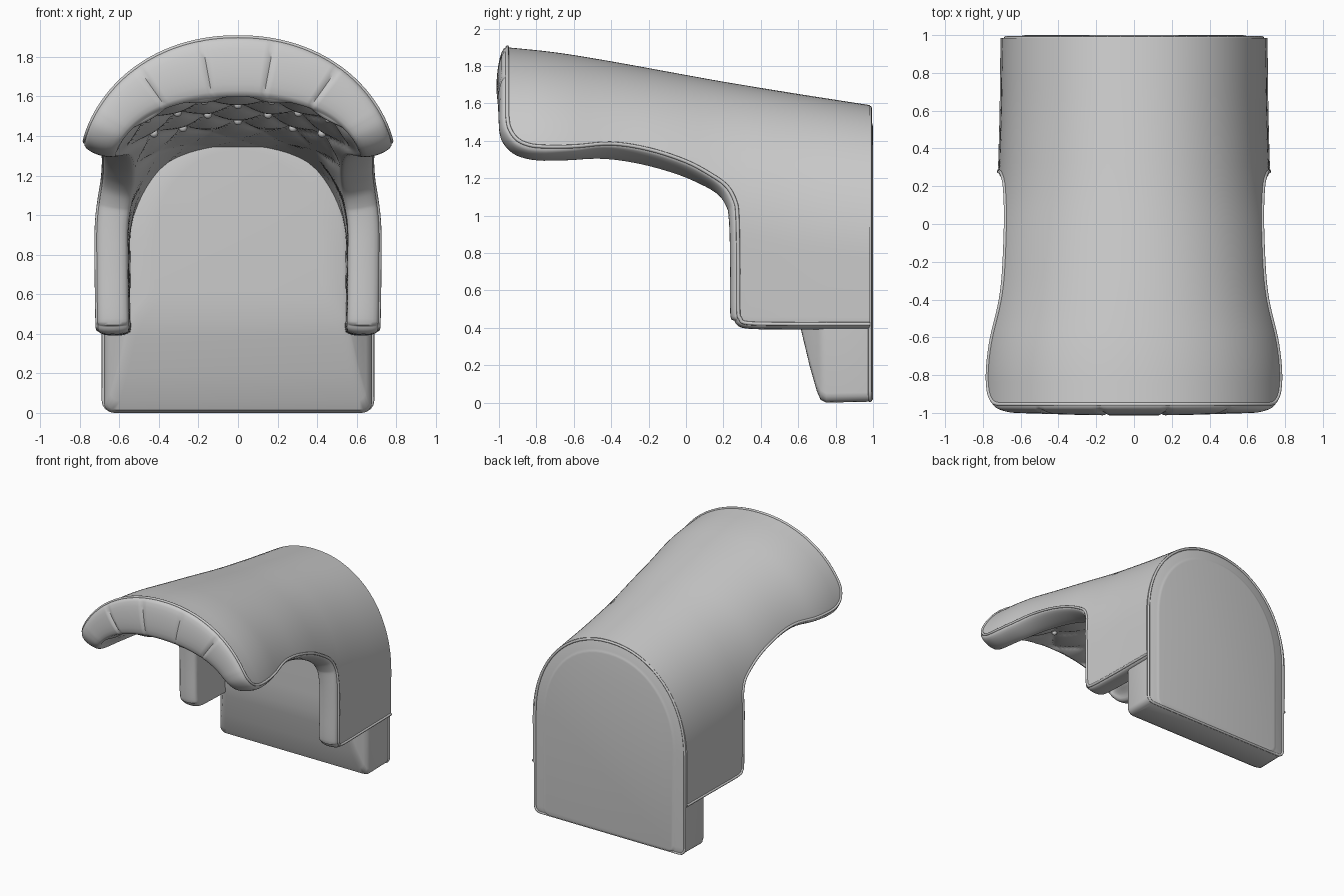
import bpy, bmesh, math
from mathutils import Vector

if "Cube" in bpy.data.objects:
    bpy.data.objects.remove(bpy.data.objects["Cube"])

EXP = 2.1
# y, half width, height where arch begins, crown height
SECTIONS = [(-.96, .81, 1.15, 1.9), (-.7, .81, 1.13, 1.875), (-.4, .77, 1.05, 1.825),
            (-.1, .75, .98, 1.77), (.2, .718, .9, 1.715), (.6, .705, .82, 1.65), (1, .70, .78, 1.588)]
# side-view lower edge: y, z, y where its column meets the crown
EDGE = [(-.955, 1.53, -.955), (-.945, 1.47, -.93), (-.91, 1.415, -.9), (-.86, 1.385, -.85),
        (-.78, 1.37, -.78), (-.6, 1.37, -.6), (-.4, 1.385, -.4), (-.2, 1.355, -.2), (0, 1.29, 0),
        (.14, 1.215, .14), (.22, 1.155, .23), (.262, 1.08, .28), (.275, 1.0, .32), (.28, .75, .37),
        (.28, .5, .42), (.29, .45, .45), (.33, .425, .49), (.55, .42, .6), (.8, .42, .82), (.985, .42, .985)]


def section(y):
    """Smoothed interpolation of the section table."""
    def lin(t):
        k = 0
        while k < len(SECTIONS) - 2 and t > SECTIONS[k + 1][0]:
            k += 1
        p, q = SECTIONS[k], SECTIONS[k + 1]
        f = (t - p[0]) / (q[0] - p[0])
        return [p[n] + (q[n] - p[n]) * f for n in (1, 2, 3)]
    rows = [lin(y + d * .03) for d in range(-4, 5)]
    return [sum(c) / len(rows) for c in zip(*rows)]


def surf(y, q):
    """Arch point: |q| 0..1 runs crown to spring line, above 1 goes straight down."""
    a, zc, top = section(y)
    s, q = (1 if q >= 0 else -1), abs(q)
    if q < 1:
        t = q * math.pi / 2
        return Vector((s * a * math.sin(t) ** (2 / EXP), y, zc + (top - zc) * math.cos(t) ** (2 / EXP)))
    return Vector((s * (a - .03 * (q - 1) ** 2), y, zc - (q - 1) * 1.1))


def normal(y, q):
    e = .02
    n = (surf(y, q + e) - surf(y, q - e)).cross(surf(y + e, q) - surf(y - e, q)).normalized()
    return -n if n.dot(surf(y, q) - Vector((0, y, .7))) < 0 else n


def q_end(y, z):
    a, zc, top = section(y)
    if z < zc:
        return 1 + (zc - z) / 1.1
    return math.acos(((z - zc) / (top - zc)) ** (EXP / 2)) / (math.pi / 2)


def thickness(n):
    return .16 + .145 * max(n.z, 0) ** 2


def catmull(pts, sub):
    out, P = [], [Vector(p) for p in pts]
    for k in range(len(P) - 1):
        p0, p1, p2, p3 = P[max(k - 1, 0)], P[k], P[k + 1], P[min(k + 2, len(P) - 1)]
        for s in range(sub):
            t = s / sub
            out.append(.5 * (2 * p1 + (p2 - p0) * t + (2 * p0 - 5 * p1 + 4 * p2 - p3) * t * t
                             + (3 * p1 - p0 - 3 * p2 + p3) * t ** 3))
    return out + [P[-1]]


def finish(bm, name, angle=40):
    bmesh.ops.recalc_face_normals(bm, faces=bm.faces)
    me = bpy.data.meshes.new(name)
    bm.to_mesh(me)
    bm.free()
    ob = bpy.data.objects.new(name, me)
    bpy.context.collection.objects.link(ob)
    bpy.ops.object.select_all(action='DESELECT')
    bpy.context.view_layer.objects.active = ob
    ob.select_set(True)
    bpy.ops.object.shade_smooth_by_angle(angle=math.radians(angle))
    return ob


def tube(name, pts, r, cyclic=False):
    cu = bpy.data.curves.new(name, 'CURVE')
    cu.dimensions, cu.bevel_depth, cu.bevel_resolution = '3D', r, 2
    sp = cu.splines.new('POLY')
    sp.points.add(len(pts) - 1)
    for p, c in zip(sp.points, pts):
        p.co = (*c, 1)
    sp.use_cyclic_u = cyclic
    ob = bpy.data.objects.new(name, cu)
    bpy.context.collection.objects.link(ob)
    bpy.ops.object.select_all(action='DESELECT')
    bpy.context.view_layer.objects.active = ob
    ob.select_set(True)
    bpy.ops.object.convert(target='MESH')
    bpy.ops.object.shade_smooth()


# Padded hood and arms: outer skin, tufted lining and rolled rim
cols = catmull(EDGE, 5)
N, M = len(cols), 81
par = []
for y, z, yt in cols:
    qe = q_end(y, z)
    par.append([(yt + (y - yt) * abs(f), qe * f) for f in (2 * j / (M - 1) - 1 for j in range(M))])
P = [[surf(*c) for c in col] for col in par]
NR = [[normal(*c) for c in col] for col in par]


def tuft(y, q):
    a, b = q / .36, (y + .95) / .46
    depth = .04 * min(1, max(.15, (.35 - y) / .4))      # flatter towards the back
    return depth * (abs(math.sin(math.pi * (a + b)) * math.sin(math.pi * (a - b))) ** .5 - .6)


bm = bmesh.new()
outer = [[bm.verts.new(p) for p in col] for col in P]
inner = []
for i in range(N):
    col = []
    for j in range(M):
        fade = min(1, min(i, j, M - 1 - j) / 5)
        col.append(bm.verts.new(P[i][j] - NR[i][j] * (thickness(NR[i][j]) + fade * tuft(*par[i][j]))))
    inner.append(col)
for g in (outer, inner):
    for i in range(N - 1):
        for j in range(M - 1):
            bm.faces.new((g[i][j], g[i + 1][j], g[i + 1][j + 1], g[i][j + 1]))
ring = ([(0, j) for j in range(M)] + [(i, M - 1) for i in range(1, N)]
        + [(N - 1, j) for j in range(M - 2, -1, -1)] + [(i, 0) for i in range(N - 2, 0, -1)])
SEAMS = {round((M - 1) / 2 * (1 + s)) for s in (-.62, -.2, .2, .62)}
K, rim = 10, []
for k, (i, j) in enumerate(ring):
    p, n = P[i][j], NR[i][j]
    a, b = ring[k - 1], ring[(k + 1) % len(ring)]
    d = (P[b[0]][b[1]] - P[a[0]][a[1]]).cross(n).normalized()
    if d.dot(p - P[min(max(i, 1), N - 2)][min(max(j, 1), M - 2)]) < 0:
        d = -d
    if i == N - 1:
        d = Vector((0, 0, -1)) if j in (0, M - 1) else Vector()
    # fuller roll at the front and arm fronts, slimmer along the hood's lower edge
    y = p.y
    bulge = .027 + .014 * min(1, max(0, (-.5 - y) / .25, (y - .15) / .1 if y < .285 else .3))
    if i == 0 and j in SEAMS:
        bulge *= .72
    strip = [outer[i][j]]
    for s in range(1, K):
        t = math.pi * s / K
        strip.append(bm.verts.new(p - n * thickness(n) * (1 - math.cos(t)) / 2 + d * bulge * math.sin(t) ** .7))
    rim.append(strip + [inner[i][j]])
for k in range(len(rim)):
    a, b = rim[k - 1], rim[k]
    for s in range(K):
        bm.faces.new((a[s], b[s], b[s + 1], a[s + 1]))
finish(bm, "padded_hood", 50)

# Piping along the free edge of the hood
edge = [P[i][0] for i in range(N - 1, 0, -1)] + P[0] + [P[i][M - 1] for i in range(1, N)]
tube("hood_piping", edge, .01)


# Back cushion: stacked outlines from the rear panel to the sloped front face
def outline(y, s, zb):
    a, top, zc, r = .677 - s, 1.575 - s, .82, .05
    half = [(a - r + r * math.sin(t), zb + r - r * math.cos(t)) for t in (k * math.pi / 8 for k in range(5))]
    half.append((a, .7))
    for k in range(17):
        t = math.pi / 2 * k / 16
        half.append((a * math.cos(t) ** (2 / EXP) if k < 16 else 0, zc + (top - zc) * math.sin(t) ** (2 / EXP)))
    return [(x, y, z) for x, z in half] + [(-x, y, z) for x, z in half[-2::-1]]


RINGS = [(1, .10, .02), (.997, .085, .015), (.989, .07, .012), (.989, .015, .01), (.98, 0, .005), (.75, 0, 0),
         (.72, .012, .015), (.70, .03, .06), (.66, .07, .2), (.617, .11, .38), (.60, .15, .47), (.595, .25, .6)]
bm = bmesh.new()
loops = [[bm.verts.new(c) for c in outline(*r)] for r in RINGS]
for a, b in zip(loops, loops[1:]):
    for k in range(len(a)):
        bm.faces.new((a[k - 1], a[k], b[k], b[k - 1]))
bm.faces.new(loops[0])
bm.faces.new(loops[-1])
finish(bm, "back_cushion", 35)
tube("back_piping", outline(.984, -.002, .012), .01, True)

# Tufting buttons in the lining
spots = [(a, b) for b in (.5, 1.5) for a in (-1.5, -.5, .5, 1.5)]
spots += [(a, b) for b in (1, 2) for a in (-1, 0, 1)] + [(-3.5, 3.5), (3.5, 3.5)]
bm = bmesh.new()
for a, b in spots:
    y, q = b * .46 - .95, a * .36
    n = normal(y, q)
    c = surf(y, q) - n * (thickness(n) - .015)
    res = bmesh.ops.create_uvsphere(bm, u_segments=12, v_segments=8, radius=.022)
    bmesh.ops.translate(bm, verts=res['verts'], vec=c)
finish(bm, "tufting_buttons")
